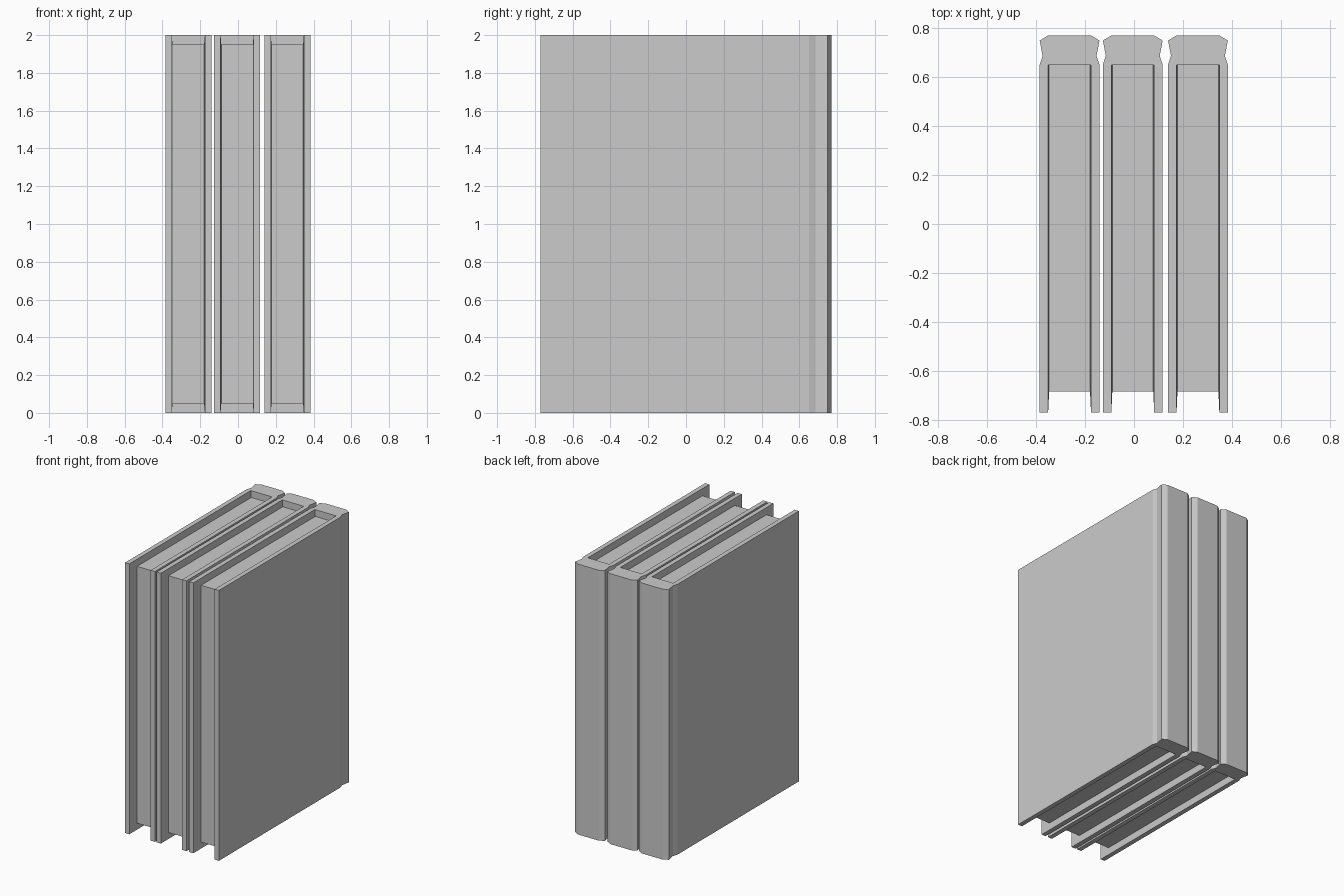
import bpy
import bmesh

if "Cube" in bpy.data.objects:
    bpy.data.objects.remove(bpy.data.objects["Cube"])

HEIGHT = 2.0
RIM = 0.05                 # how far the pages sit back from top and bottom
COVER_IN, PAGE_HW = 0.0875, 0.0835
FRONT, PAGE_FRONT, SPINE_IN = -0.77, -0.684, 0.65


def finish(name, bm, x):
    bmesh.ops.recalc_face_normals(bm, faces=bm.faces)
    mesh = bpy.data.meshes.new(name)
    bm.to_mesh(mesh)
    bm.free()
    obj = bpy.data.objects.new(name, mesh)
    obj.location.x = x
    bpy.context.collection.objects.link(obj)


def cover_section(inner):
    # right half from the spine centre side round to the inner corner, then mirrored
    half = [(0.087, 0.77), (0.122, 0.749), (0.110, 0.686), (0.122, 0.65),
            (0.122, FRONT), (COVER_IN, FRONT), (inner, PAGE_FRONT), (inner, SPINE_IN)]
    return half + [(-x, y) for x, y in reversed(half)]


def add_cover(name, x):
    # U-shaped cover, its inner walls sloping slightly towards the pages
    bm = bmesh.new()
    levels = [(0, COVER_IN), (RIM, PAGE_HW), (HEIGHT - RIM, PAGE_HW), (HEIGHT, COVER_IN)]
    rings = [[bm.verts.new((px, py, z)) for px, py in cover_section(inner)]
             for z, inner in levels]
    for low, high in zip(rings, rings[1:]):
        for i in range(len(low)):
            j = (i + 1) % len(low)
            bm.faces.new((low[i], low[j], high[j], high[i]))
    bm.faces.new(rings[0][::-1])
    bm.faces.new(rings[-1])
    finish(name, bm, x)


def add_pages(name, x):
    # page block, tucked a hair into the cover
    bm = bmesh.new()
    bmesh.ops.create_cube(bm, size=1)
    size = (2 * PAGE_HW + 0.001, SPINE_IN + 0.01 - PAGE_FRONT, HEIGHT - 2 * RIM)
    bmesh.ops.scale(bm, vec=size, verts=bm.verts)
    bmesh.ops.translate(bm, vec=(0, (SPINE_IN + 0.01 + PAGE_FRONT) / 2, HEIGHT / 2),
                        verts=bm.verts)
    finish(name, bm, x)


# three books standing side by side
for label, x in (("left", -0.263), ("middle", -0.005), ("right", 0.261)):
    add_cover(f"{label}_book_cover", x)
    add_pages(f"{label}_book_pages", x)
